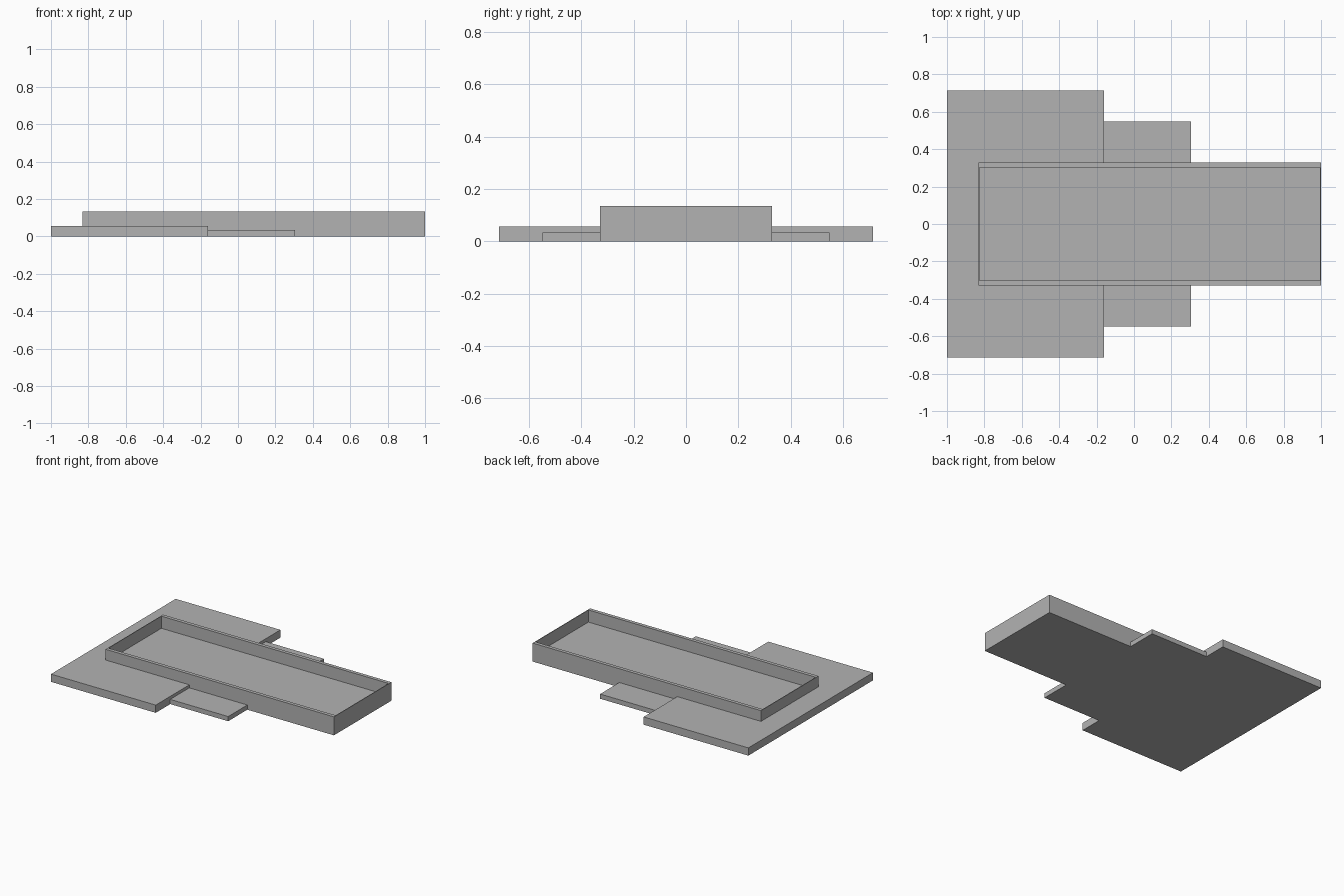
import bpy
import bmesh

cube = bpy.data.objects.get("Cube")
if cube:
    bpy.data.objects.remove(cube, do_unlink=True)

grey = bpy.data.materials.new("plain grey")
grey.use_nodes = True
colour = (0.45, 0.45, 0.45, 1.0)
grey.diffuse_color = colour
grey.node_tree.nodes["Principled BSDF"].inputs["Base Color"].default_value = colour

# Main dimensions
TRAY_LEFT, TRAY_RIGHT, TRAY_HALF = -0.832, 1.0, 0.329
TRAY_TOP, TRAY_FLOOR = 0.134, 0.046
SIDE_WALL, END_WALL = 0.026, 0.007
SLAB_LEFT, SLAB_RIGHT, SLAB_HALF, SLAB_TOP = -1.0, -0.16, 0.714, 0.056
STEP_RIGHT, STEP_HALF, STEP_TOP = 0.305, 0.548, 0.034


def rectangle(x0, x1, y0, y1):
    return [(x0, y0), (x1, y0), (x1, y1), (x0, y1)]


def finish(name, bm):
    bmesh.ops.recalc_face_normals(bm, faces=bm.faces[:])
    mesh = bpy.data.meshes.new(name)
    bm.to_mesh(mesh)
    bm.free()
    mesh.materials.append(grey)
    obj = bpy.data.objects.new(name, mesh)
    bpy.context.collection.objects.link(obj)
    return obj


def prism(outline, height):
    """Stand a flat outline on the ground and extrude it upwards."""
    bm = bmesh.new()
    base = bm.faces.new([bm.verts.new((x, y, 0)) for x, y in outline])
    top = bmesh.ops.extrude_face_region(bm, geom=[base], use_keep_orig=True)["geom"]
    verts = [v for v in top if isinstance(v, bmesh.types.BMVert)]
    bmesh.ops.translate(bm, verts=verts, vec=(0, 0, height))
    return bm


# Long open tray: the rim is inset, then the inner face is sunk to the floor
bm = prism(rectangle(TRAY_LEFT, TRAY_RIGHT, -TRAY_HALF, TRAY_HALF), TRAY_TOP)
top = max(bm.faces, key=lambda f: f.calc_center_median().z)
bmesh.ops.inset_individual(bm, faces=[top], thickness=END_WALL)
for v in top.verts:
    v.co.y = (TRAY_HALF - SIDE_WALL) * (1 if v.co.y > 0 else -1)
sunk = bmesh.ops.extrude_face_region(bm, geom=[top])["geom"]
for v in sunk:
    if isinstance(v, bmesh.types.BMVert):
        v.co.z = TRAY_FLOOR
if top.is_valid:
    bmesh.ops.delete(bm, geom=[top], context="FACES_ONLY")
finish("tray", bm)

# Broad slab wrapped around one end of the tray
half = [(SLAB_LEFT, SLAB_HALF), (SLAB_RIGHT, SLAB_HALF),
        (SLAB_RIGHT, TRAY_HALF), (TRAY_LEFT, TRAY_HALF)]
wrap = half + [(x, -y) for x, y in reversed(half)]
finish("end_slab", prism(wrap, SLAB_TOP))

# Low steps on both sides, beside the slab
for name, side in (("back_step", 1), ("front_step", -1)):
    outline = rectangle(SLAB_RIGHT, STEP_RIGHT, side * TRAY_HALF, side * STEP_HALF)
    finish(name, prism(outline, STEP_TOP))
